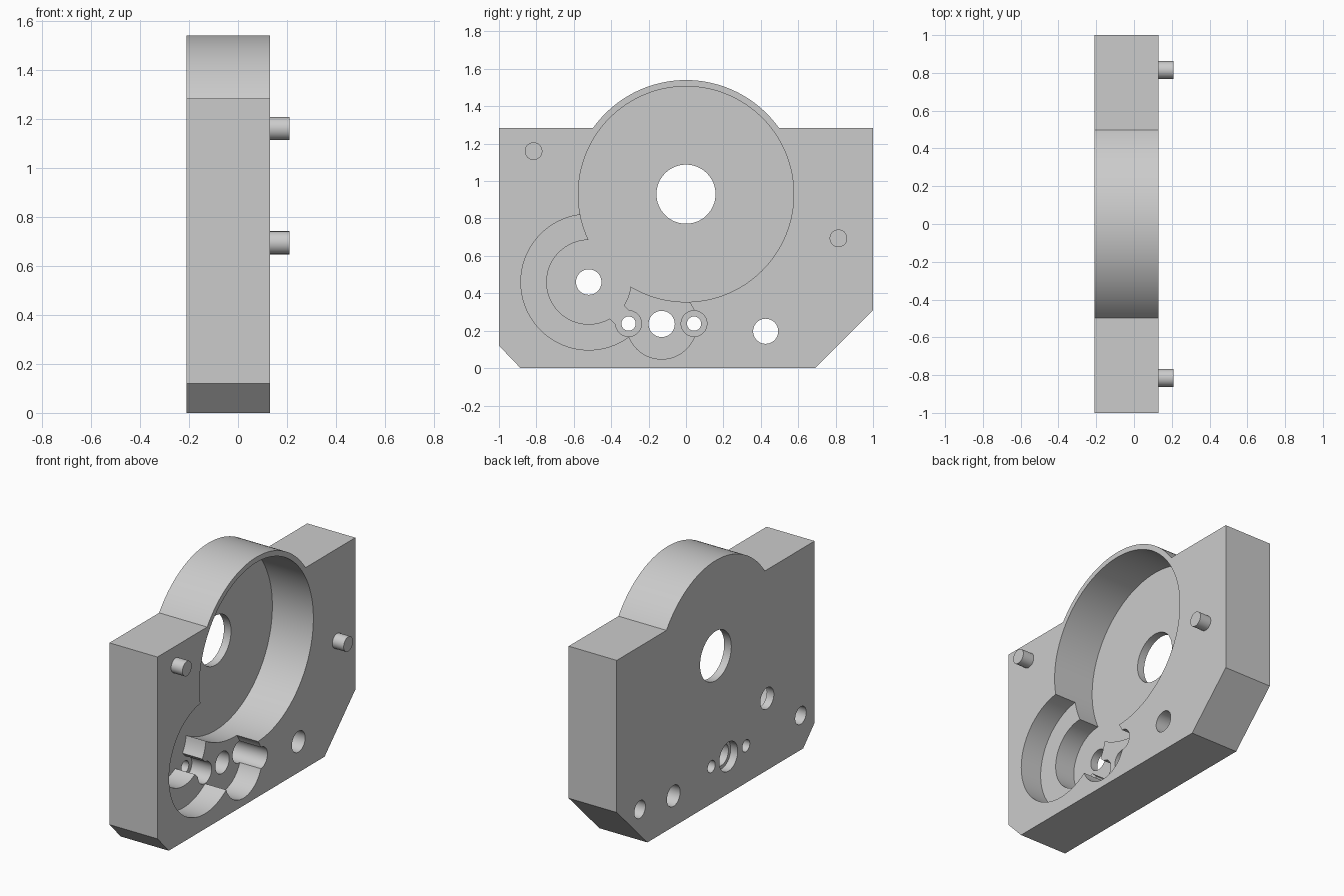
import bpy, bmesh, math
from mathutils import Vector

if "Cube" in bpy.data.objects:
    bpy.data.objects.remove(bpy.data.objects["Cube"])

grey = bpy.data.materials.new("machined_grey")
grey.use_nodes = True
COLOR = (0.6, 0.6, 0.6, 1)
grey.diffuse_color = COLOR
grey.node_tree.nodes["Principled BSDF"].inputs["Base Color"].default_value = COLOR

BACK, FLOOR, STEP, FACE, PIN_END = -0.21, -0.16, -0.02, 0.13, 0.21
OUT = 0.3   # clearance past the plate for cutters


def prism(name, outline, x0, x1):
    """Extrude a (y, z) outline along x."""
    bm = bmesh.new()
    face = bm.faces.new([bm.verts.new((x0, y, z)) for y, z in outline])
    new = bmesh.ops.extrude_face_region(bm, geom=[face])["geom"]
    verts = [v for v in new if isinstance(v, bmesh.types.BMVert)]
    bmesh.ops.translate(bm, verts=verts, vec=(x1 - x0, 0, 0))
    bmesh.ops.recalc_face_normals(bm, faces=bm.faces)
    mesh = bpy.data.meshes.new(name)
    bm.to_mesh(mesh)
    bm.free()
    mesh.materials.append(grey)
    obj = bpy.data.objects.new(name, mesh)
    bpy.context.collection.objects.link(obj)
    return obj


def arc(y, z, r, start=0.0, end=math.tau, n=64):
    return [(y + r * math.cos(start + (end - start) * i / n),
             z + r * math.sin(start + (end - start) * i / n)) for i in range(n)]


def select_only(obj):
    bpy.ops.object.select_all(action="DESELECT")
    obj.select_set(True)
    bpy.context.view_layer.objects.active = obj


def cut(body, outline, x0, x1):
    cutter = prism("cutter", outline, x0, x1)
    cutter.hide_render = True
    mod = body.modifiers.new("cut", "BOOLEAN")
    mod.operation, mod.solver, mod.object = "DIFFERENCE", "EXACT", cutter
    select_only(body)
    bpy.ops.object.modifier_apply(modifier=mod.name)
    bpy.data.objects.remove(cutter)


# Plate with a domed top and two bevelled lower corners
HUB_Z, DOME_R, SHOULDER = 0.93, 0.61, 1.283
a = math.asin((SHOULDER - HUB_Z) / DOME_R)
dome = arc(0, HUB_Z, DOME_R, a, math.pi - a, 72)
dome.append((-DOME_R * math.cos(a), SHOULDER))
outline = [(-1, SHOULDER), (-1, 0.12), (-0.885, 0), (0.69, 0), (1, 0.31), (1, SHOULDER)] + dome
plate = prism("gear_housing", outline, BACK, FACE)

# Shallow pockets
cut(plate, arc(-0.52, 0.46, 0.363, n=96), STEP, OUT)
cut(plate, arc(-0.13, 0.236, 0.188), STEP, OUT)

# Deep pockets
cut(plate, arc(0, HUB_Z, 0.576, n=128), FLOOR, OUT)
cut(plate, arc(-0.52, 0.46, 0.225), FLOOR, OUT)
for y in (-0.307, 0.043):
    cut(plate, arc(y, 0.238, 0.069, n=48), FLOOR, OUT)

# Channel joining the round pocket to the screw recess
p, q = Vector((-0.45, 0.38)), Vector((-0.307, 0.238))
side = Vector((0.036, 0.036))
cut(plate, [tuple(v) for v in (p - side, q - side, q + side, p + side)], FLOOR, OUT)

# Through holes
for y, z, r in ((0, HUB_Z, 0.158), (-0.52, 0.46, 0.068), (-0.13, 0.236, 0.07),
                (-0.307, 0.238, 0.038), (0.043, 0.238, 0.038), (0.426, 0.197, 0.067)):
    cut(plate, arc(y, z, r), -OUT, OUT)

# Blind recesses in the rear face
for y, z, r, depth in ((-0.13, 0.236, 0.093, 0.05), (-0.86, 0.22, 0.056, 0.12),
                       (0.766, 0.24, 0.056, 0.12)):
    cut(plate, arc(y, z, r, n=48), -OUT, BACK + depth)

# Locating pins
pins = [prism(name, arc(y, z, 0.047, n=48), FACE - 0.02, PIN_END)
        for name, y, z in (("front_pin", -0.815, 1.16), ("rear_pin", 0.815, 0.694))]

for obj in [plate] + pins:
    select_only(obj)
    bpy.ops.object.shade_smooth_by_angle(angle=math.radians(25))
